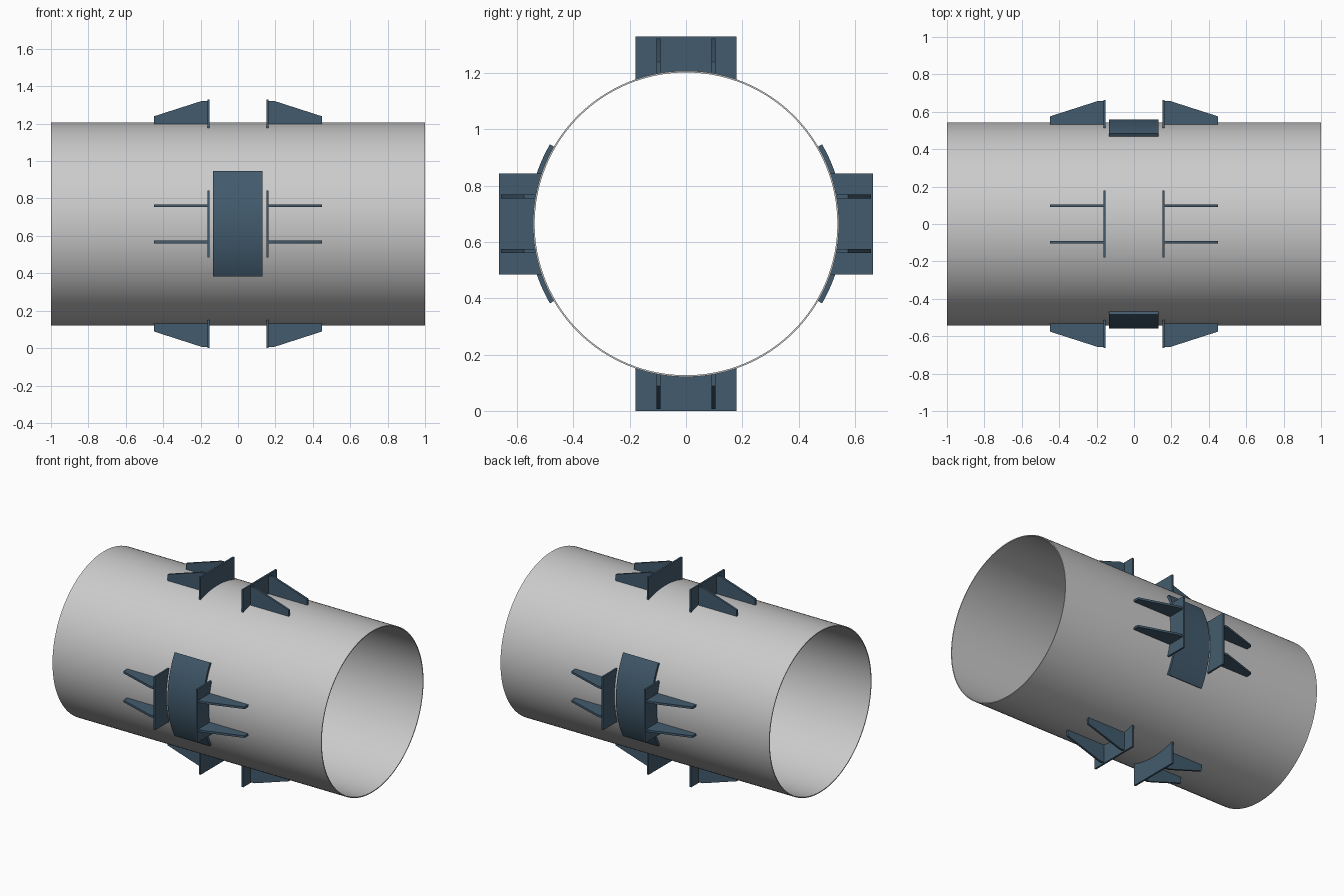
import bpy, bmesh
from math import pi, sin, cos, sqrt, radians
from mathutils import Matrix, Vector

if "Cube" in bpy.data.objects:
    bpy.data.objects.remove(bpy.data.objects["Cube"])

R_OUT, R_IN = 0.543, 0.537      # pipe radii
REACH = 0.664                   # radial reach of the lug plates
AXIS = Matrix.Translation((0, 0, REACH))

steel = bpy.data.materials.new("blue_steel")
steel.diffuse_color = (0.055, 0.105, 0.155, 1)
steel.use_nodes = True
steel.node_tree.nodes["Principled BSDF"].inputs["Base Color"].default_value = steel.diffuse_color


def finish(name, bm, mat=None):
    bmesh.ops.recalc_face_normals(bm, faces=bm.faces)
    me = bpy.data.meshes.new(name)
    bm.to_mesh(me)
    bm.free()
    ob = bpy.data.objects.new(name, me)
    bpy.context.collection.objects.link(ob)
    if mat:
        me.materials.append(mat)
    bpy.ops.object.select_all(action='DESELECT')
    bpy.context.view_layer.objects.active = ob
    ob.select_set(True)
    bpy.ops.object.shade_smooth_by_angle(angle=radians(30))
    return ob


def prism(name, points, depth, angle):
    """Extrude a closed outline, then turn it around the pipe axis."""
    bm = bmesh.new()
    face = bm.faces.new([bm.verts.new(p) for p in points])
    ext = bmesh.ops.extrude_face_region(bm, geom=[face])
    verts = [v for v in ext["geom"] if isinstance(v, bmesh.types.BMVert)]
    bmesh.ops.translate(bm, verts=verts, vec=Vector(depth))
    bm.transform(AXIS @ Matrix.Rotation(angle, 4, 'X'))
    return finish(name, bm, steel)


# Hollow pipe along x
N = 128
bm = bmesh.new()
rings = [[bm.verts.new((x, r * sin(2 * pi * i / N), r * cos(2 * pi * i / N) + REACH))
          for i in range(N)]
         for x, r in ((-1, R_OUT), (1, R_OUT), (1, R_IN), (-1, R_IN))]
for k in range(4):
    a, b = rings[k], rings[(k + 1) % 4]
    for i in range(N):
        j = (i + 1) % N
        bm.faces.new((a[i], a[j], b[j], b[i]))
finish("pipe", bm)

# Stop plates and gusset pairs on four sides, mirrored in x
HALF_W, GUSSET_Y, GUSSET_T = 0.179, 0.097, 0.014
for side, label in enumerate(("top", "front", "bottom", "back")):
    ang = side * pi / 2
    for s, end in ((1, "right"), (-1, "left")):
        # plate whose inner edge follows the pipe
        ys = [HALF_W * (1 - i / 8) for i in range(17)]
        outline = [(s * 0.152, -HALF_W, REACH), (s * 0.152, HALF_W, REACH)]
        outline += [(s * 0.152, y, sqrt(R_OUT ** 2 - y * y)) for y in ys]
        prism(f"stop_plate_{label}_{end}", outline, (s * 0.012, 0, 0), ang)
        # tapered gussets
        for g in (1, -1):
            y0 = g * GUSSET_Y - GUSSET_T / 2
            base = 0.533
            prof = [(0.164, base), (0.45, base), (0.45, 0.575),
                    (0.195, 0.657), (0.164, 0.657)]
            prism(f"gusset_{label}_{end}_{'a' if g > 0 else 'b'}",
                  [(s * x, y0, z) for x, z in prof], (0, GUSSET_T, 0), ang)

# Curved wear pads on front and back
arc = [radians(-30.3 + 60.6 * i / 24) for i in range(25)]
outline = [(-0.133, 0.559 * sin(a), 0.559 * cos(a)) for a in arc]
outline += [(-0.133, R_OUT * sin(a), R_OUT * cos(a)) for a in reversed(arc)]
for label, ang in (("front", pi / 2), ("back", -pi / 2)):
    prism(f"wear_pad_{label}", outline, (0.263, 0, 0), ang)
